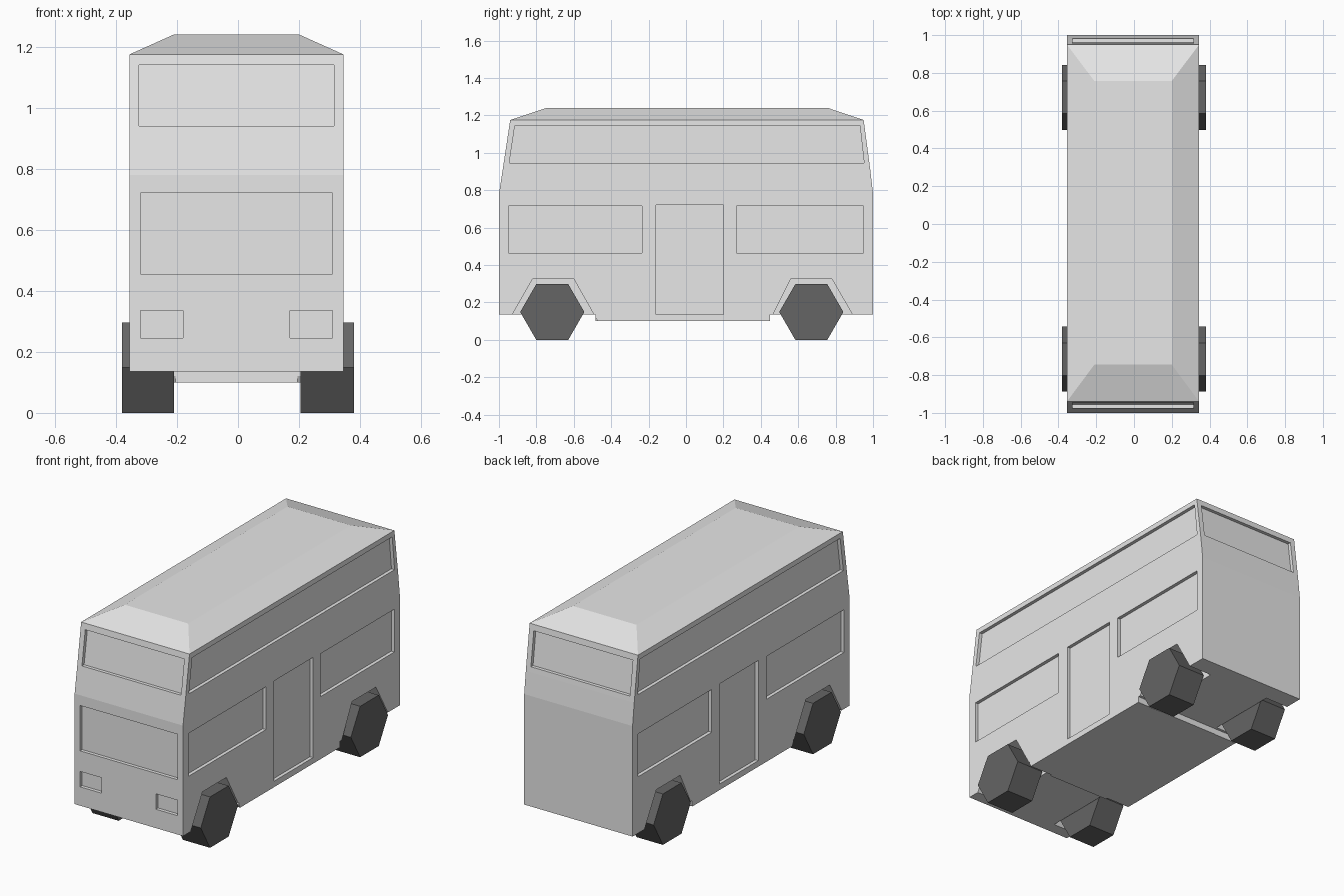
import bpy, bmesh, math

if "Cube" in bpy.data.objects:
    bpy.data.objects.remove(bpy.data.objects["Cube"])

CX, HALF = -0.005, 0.35      # body centre line and half width
INSET = 0.02                 # depth of windows and doors


def material(name, v):
    m = bpy.data.materials.new(name)
    m.diffuse_color = (v, v, v, 1)
    m.use_nodes = True
    m.node_tree.nodes["Principled BSDF"].inputs["Base Color"].default_value = m.diffuse_color
    return m


BODY = material("light grey paint", 0.8)
TYRE = material("dark grey rubber", 0.13)


def loft(name, loop_a, loop_b, mat):
    """Closed solid between two matching loops of 3D points."""
    bm = bmesh.new()
    a = [bm.verts.new(p) for p in loop_a]
    b = [bm.verts.new(p) for p in loop_b]
    n = len(a)
    bm.faces.new(a)
    bm.faces.new(b[::-1])
    for i in range(n):
        bm.faces.new((a[i], b[i], b[(i + 1) % n], a[(i + 1) % n]))
    bmesh.ops.recalc_face_normals(bm, faces=bm.faces)
    me = bpy.data.meshes.new(name)
    bm.to_mesh(me)
    bm.free()
    me.materials.append(mat)
    ob = bpy.data.objects.new(name, me)
    bpy.context.collection.objects.link(ob)
    return ob


def prism_x(name, yz, x0, x1, mat=BODY):
    return loft(name, [(x0, y, z) for y, z in yz], [(x1, y, z) for y, z in yz], mat)


def rect(y0, y1, z0, z1):
    return [(y0, z0), (y1, z0), (y1, z1), (y0, z1)]


# Body: side profile with a slightly lower middle floor
profile = [(-1, 0.135), (-0.485, 0.135), (-0.485, 0.1), (0.45, 0.1), (0.45, 0.135),
           (1, 0.135), (1, 0.78), (0.985, 0.91), (0.95, 1.175),
           (-0.94, 1.175), (-0.98, 0.91), (-1, 0.78)]
body = prism_x("bus_body", profile, CX - HALF, CX + HALF)

cutters = []

# Side cutters, repeated on both sides: wheel arches, windows, door
arch_front = [(-0.952, 0.095), (-0.82, 0.325), (-0.60, 0.325), (-0.47, 0.095)]
arch_back = [(0.445, 0.095), (0.56, 0.325), (0.78, 0.325), (0.913, 0.095)]
upper = [(-0.945, 0.945), (0.952, 0.945), (0.93, 1.145), (-0.915, 1.145)]
side_cuts = [(arch_front, 0.15), (arch_back, 0.15), (upper, INSET),
             (rect(-0.95, -0.235, 0.465, 0.715), INSET),
             (rect(0.27, 0.95, 0.465, 0.715), INSET),
             (rect(-0.16, 0.20, 0.135, 0.72), INSET)]
for yz, depth in side_cuts:
    for s in (-1, 1):
        cutters.append(prism_x("cutter", yz, CX + s * (HALF - depth), CX + s * (HALF + 0.1)))

# Front and back cutters: upper windows follow the lean of the wall
end_cuts = [
    ([(-1.1, 0.94), (-0.9555, 0.94), (-0.925, 1.14), (-1.1, 1.14)], -0.325, 0.315),
    ([(1.1, 0.94), (0.961, 0.94), (0.935, 1.14), (1.1, 1.14)], -0.325, 0.315),
    (rect(-1.1, -1 + INSET, 0.455, 0.72), -0.32, 0.31),
    (rect(-1.1, -1 + INSET, 0.245, 0.335), -0.32, -0.18),
    (rect(-1.1, -1 + INSET, 0.245, 0.335), 0.17, 0.31)]
for yz, x0, x1 in end_cuts:
    cutters.append(prism_x("cutter", yz, x0, x1))

bpy.context.view_layer.objects.active = body
for c in cutters:
    mod = body.modifiers.new("cut", 'BOOLEAN')
    mod.operation, mod.solver, mod.object = 'DIFFERENCE', 'EXACT', c
    bpy.ops.object.modifier_apply(modifier=mod.name)
for c in cutters:
    bpy.data.objects.remove(c)


# Hipped roof
def roof_loop(x, y0, y1, z):
    return [(CX - x, y0, z), (CX + x, y0, z), (CX + x, y1, z), (CX - x, y1, z)]


loft("roof", roof_loop(HALF, -0.94, 0.95, 1.175), roof_loop(0.205, -0.745, 0.757, 1.24), BODY)

# Six-sided wheels
for end, y in (("front", -0.715), ("back", 0.67)):
    hexagon = [(y + 0.1715 * math.cos(math.radians(60 * i)),
                0.1485 + 0.1715 * math.sin(math.radians(60 * i))) for i in range(6)]
    for side, x0, x1 in (("left", -0.38, -0.21), ("right", 0.205, 0.38)):
        prism_x(f"{end}_{side}_wheel", hexagon, x0, x1, TYRE)
